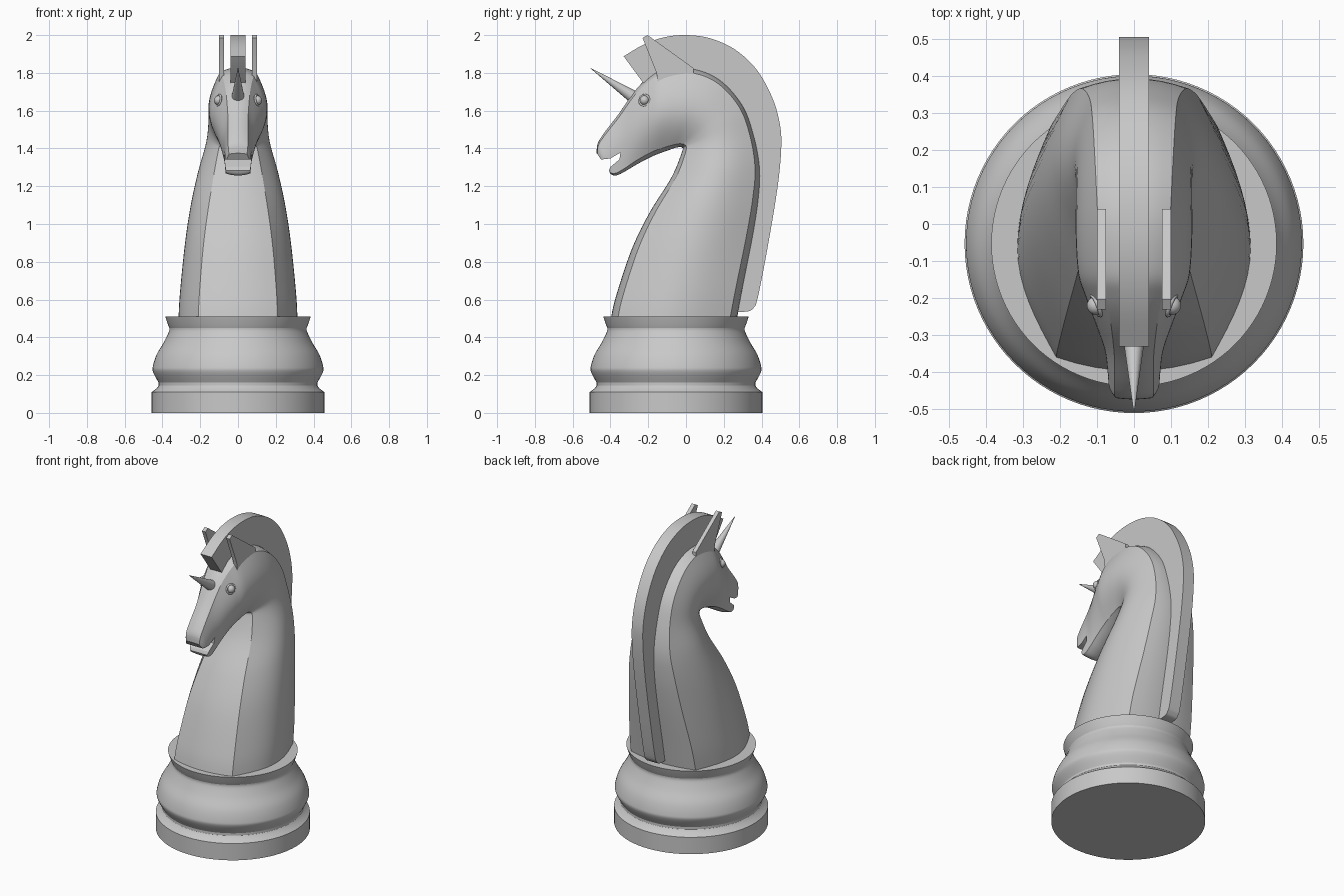
import bpy, bmesh, math
from mathutils import Vector

if "Cube" in bpy.data.objects:
    bpy.data.objects.remove(bpy.data.objects["Cube"])

grey = bpy.data.materials.new("stone_grey")
grey.diffuse_color = (0.58, 0.58, 0.58, 1)
grey.use_nodes = True
grey.node_tree.nodes["Principled BSDF"].inputs["Base Color"].default_value = grey.diffuse_color


def finish(name, bm, angle=30):
    bmesh.ops.recalc_face_normals(bm, faces=bm.faces[:])
    me = bpy.data.meshes.new(name)
    bm.to_mesh(me)
    bm.free()
    me.materials.append(grey)
    ob = bpy.data.objects.new(name, me)
    bpy.context.collection.objects.link(ob)
    smooth(ob, angle)
    return ob


def smooth(ob, angle=30):
    bpy.ops.object.select_all(action='DESELECT')
    ob.select_set(True)
    bpy.context.view_layer.objects.active = ob
    bpy.ops.object.shade_smooth_by_angle(angle=math.radians(angle))


def spline(rows, n):
    """Catmull-Rom through rows of numbers."""
    out = []
    for i in range(len(rows) - 1):
        a, b, c, d = (rows[max(0, min(len(rows) - 1, i + k))] for k in (-1, 0, 1, 2))
        for j in range(n):
            t = j / n
            out.append([0.5 * (2 * q + (r - p) * t + (2 * p - 5 * q + 4 * r - s) * t * t
                               + (3 * q - p - 3 * r + s) * t ** 3)
                        for p, q, r, s in zip(a, b, c, d)])
    return out + [list(rows[-1])]


def prism(name, outline, x0, x1, angle=30):
    bm = bmesh.new()
    f = bm.faces.new([bm.verts.new((x0, y, z)) for y, z in outline])
    res = bmesh.ops.extrude_face_region(bm, geom=[f])
    vs = [g for g in res["geom"] if isinstance(g, bmesh.types.BMVert)]
    bmesh.ops.translate(bm, verts=vs, vec=(x1 - x0, 0, 0))
    return finish(name, bm, angle)


# Turned base: (radius, height)
bulge = spline([(.42, .16), (.45, .217), (.45, .25), (.43, .31), (.392, .375), (.366, .43), (.363, .45)], 5)
profile = [(.457, 0), (.457, .11), (.43, .13), (.42, .145)] + bulge + [(.372, .47), (.385, .51)]
bm = bmesh.new()
N = 96
rings = [[bm.verts.new((r * math.cos(2 * math.pi * k / N), r * math.sin(2 * math.pi * k / N) - .053, z))
          for k in range(N)] for r, z in profile]
for a, b in zip(rings, rings[1:]):
    for k in range(N):
        bm.faces.new((a[k], a[(k + 1) % N], b[(k + 1) % N], b[k]))
bm.faces.new(rings[0])
bm.faces.new(rings[-1])
finish("base", bm, 25)

# Neck and head: front y,z / back y,z / half widths at front, middle, back
sections = [
    (-.398, .50, .270, .50, .210, .315, .235),
    (-.370, .62, .300, .66, .205, .307, .225),
    (-.288, .865, .355, .94, .185, .280, .190),
    (-.193, 1.06, .385, 1.14, .160, .250, .165),
    (-.077, 1.247, .391, 1.30, .130, .212, .140),
    (-.022, 1.38, .360, 1.47, .105, .170, .120),
    (-.022, 1.405, .300, 1.63, .095, .158, .112),
    (-.050, 1.405, .180, 1.765, .090, .157, .105),
    (-.100, 1.388, .034, 1.825, .085, .157, .098),
    (-.150, 1.370, -.120, 1.818, .080, .150, .088),
    (-.200, 1.348, -.195, 1.78, .075, .130, .075),
    (-.270, 1.310, -.272, 1.703, .070, .103, .062),
    (-.320, 1.280, -.360, 1.578, .067, .079, .053),
    (-.365, 1.258, -.435, 1.48, .066, .071, .053),
    (-.395, 1.262, -.468, 1.425, .063, .068, .052),
    (-.410, 1.285, -.473, 1.375, .055, .060, .048),
]
SAG, PANEL, SIDE = .055, 4, 8


def half_section(wf, wm, wb):
    pts = [(wf * i / PANEL, SAG * (i / PANEL) ** 2) for i in range(PANEL + 1)]
    for i in range(1, SIDE + 1):
        s = i / SIDE
        pts.append((wf + (wm - wf) * math.sin(s * math.pi / 2), SAG + (.5 - SAG) * s))
    for i in range(SIDE - 1, -1, -1):
        s = i / SIDE
        pts.append((wb + (wm - wb) * math.sin(s * math.pi / 2), 1 - SAG - (.5 - SAG) * s))
    pts += [(wb * i / PANEL, 1 - SAG * (i / PANEL) ** 2) for i in range(PANEL - 1, -1, -1)]
    return pts


bm = bmesh.new()
rings = []
for fy, fz, by, bz, wf, wm, wb in spline(sections, 7):
    half = half_section(wf, wm, wb)
    loop = half + [(-x, t) for x, t in half[-2:0:-1]]
    rings.append([bm.verts.new((x, fy + (by - fy) * t, fz + (bz - fz) * t)) for x, t in loop])
for a, b in zip(rings, rings[1:]):
    n = len(a)
    for k in range(n):
        bm.faces.new((a[k], a[(k + 1) % n], b[(k + 1) % n], b[k]))
bm.faces.new(rings[0])
bm.faces.new(rings[-1])
body = finish("neck_and_head", bm)

# Mouth slit cut through the muzzle
cutter = prism("mouth_cutter", [(-.52, 1.335), (-.435, 1.343), (-.40, 1.347), (-.347, 1.378),
                                (-.352, 1.342), (-.40, 1.302), (-.415, 1.27), (-.52, 1.27)], -.2, .2)
cutter.hide_render = True
mod = body.modifiers.new("mouth", 'BOOLEAN')
mod.operation, mod.solver, mod.object = 'DIFFERENCE', 'EXACT', cutter
bpy.context.view_layer.objects.active = body
bpy.ops.object.modifier_apply(modifier=mod.name)
bpy.data.objects.remove(cutter)
smooth(body)

# Mane crest
outer = spline([(-.33, 1.888), (-.22, 1.952), (-.113, 1.989), (0, 2.0), (.124, 1.984), (.256, 1.926),
                (.372, 1.82), (.456, 1.671), (.497, 1.528), (.504, 1.395), (.483, 1.183), (.43, .865),
                (.38, .61), (.357, .555), (.325, .537), (.25, .535)], 5)
inner = [(.25, .6), (.29, .75), (.34, 1.0), (.36, 1.2), (.34, 1.4), (.28, 1.58),
         (.2, 1.68), (.08, 1.77), (-.1, 1.77), (-.19, 1.72), (-.23, 1.752)]
prism("mane", outer + inner, -.04, .04)

# Ears and eyes on both sides
for side, s in (("left", -1), ("right", 1)):
    prism(side + "_ear", [(-.23, 1.985), (-.203, 2.0), (.04, 1.825), (.04, 1.77), (-.15, 1.75), (-.156, 1.80)],
          s * .075, s * .1)
    bm = bmesh.new()
    bmesh.ops.create_uvsphere(bm, u_segments=24, v_segments=16, radius=.025)
    bmesh.ops.translate(bm, verts=bm.verts, vec=(s * .102, -.22, 1.655))
    finish(side + "_eye", bm)
    out = Vector((s, -.4, .2))
    bpy.ops.mesh.primitive_torus_add(major_radius=.028, minor_radius=.006, major_segments=32, minor_segments=8,
                                     location=(s * .102, -.22, 1.655),
                                     rotation=out.to_track_quat('Z', 'Y').to_euler())
    rim = bpy.context.object
    rim.name = side + "_eyelid"
    rim.data.materials.append(grey)
    smooth(rim, 60)

# Forehead horn
root, tip = Vector((0, -.262, 1.662)), Vector((0, -.507, 1.826))
bm = bmesh.new()
bmesh.ops.create_cone(bm, cap_ends=True, segments=32, radius1=.036, radius2=.001, depth=(tip - root).length)
bm.transform((tip - root).to_track_quat('Z', 'Y').to_matrix().to_4x4())
bmesh.ops.translate(bm, verts=bm.verts, vec=(root + tip) / 2)
finish("horn", bm)
